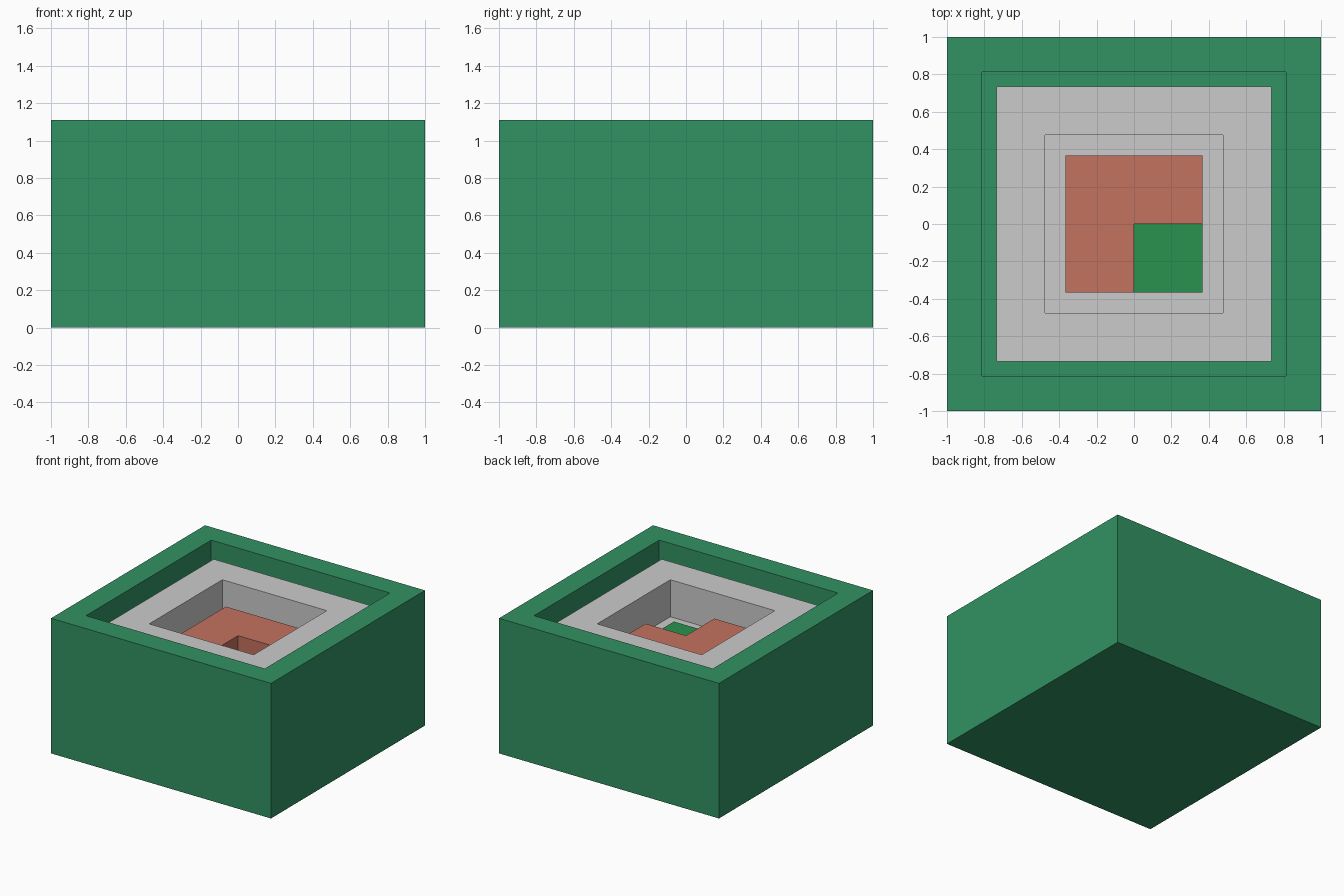
import bpy, bmesh
from mathutils import Vector

if "Cube" in bpy.data.objects:
    bpy.data.objects.remove(bpy.data.objects["Cube"])


def material(name, srgb):
    m = bpy.data.materials.new(name)
    lin = [((c / 255 + 0.055) / 1.055) ** 2.4 for c in srgb]
    m.diffuse_color = (*lin, 1)
    m.use_nodes = True
    m.node_tree.nodes["Principled BSDF"].inputs["Base Color"].default_value = m.diffuse_color
    return m


def finish(bm, name, mat=None):
    bmesh.ops.recalc_face_normals(bm, faces=bm.faces)
    me = bpy.data.meshes.new(name)
    bm.to_mesh(me)
    bm.free()
    if mat:
        me.materials.append(mat)
    ob = bpy.data.objects.new(name, me)
    bpy.context.collection.objects.link(ob)
    return ob


def prism(outline, z0, z1):
    """Extrude a flat outline from z0 to z1."""
    bm = bmesh.new()
    base = bm.faces.new([bm.verts.new((x, y, z0)) for x, y in outline])
    geom = bmesh.ops.extrude_face_region(bm, geom=[base], use_keep_orig=True)["geom"]
    top = [v for v in geom if isinstance(v, bmesh.types.BMVert)]
    bmesh.ops.translate(bm, verts=top, vec=Vector((0, 0, z1 - z0)))
    bmesh.ops.recalc_face_normals(bm, faces=bm.faces)
    return bm


def tray(name, half, inner, z0, z1, floor, mat=None):
    """Square block with a square recess sunk into its top."""
    h = half
    bm = prism([(-h, -h), (h, -h), (h, h), (-h, h)], z0, z1)
    top = max(bm.faces, key=lambda f: f.calc_center_median().z)
    bmesh.ops.inset_region(bm, faces=[top], thickness=half - inner)
    pit = bmesh.ops.extrude_discrete_faces(bm, faces=[top])["faces"][0]
    bmesh.ops.translate(bm, verts=pit.verts, vec=Vector((0, 0, floor - z1)))
    return finish(bm, name, mat)


casing_green = material("casing_green", (50, 146, 98))
orange = material("orange", (196, 114, 95))
pad_green = material("pad_green", (41, 146, 78))

R, S = 0.735, 0.367  # half-widths of the wide recess and the central well

# Outer casing and the grey tray sunk into it
tray("casing", 1.0, R, 0.0, 1.11, 0.68, casing_green)
tray("inner_tray", R, S, 0.68, 1.004, 0.70)

# L-shaped orange step in the well
step = [(-S, -S), (0, -S), (0, 0), (S, 0), (S, S), (-S, S)]
finish(prism(step, 0.70, 0.853), "l_shaped_step", orange)

# Green pad filling the lower corner
pad = [(0, -S), (S, -S), (S, 0), (0, 0)]
finish(prism(pad, 0.70, 0.73), "corner_pad", pad_green)
